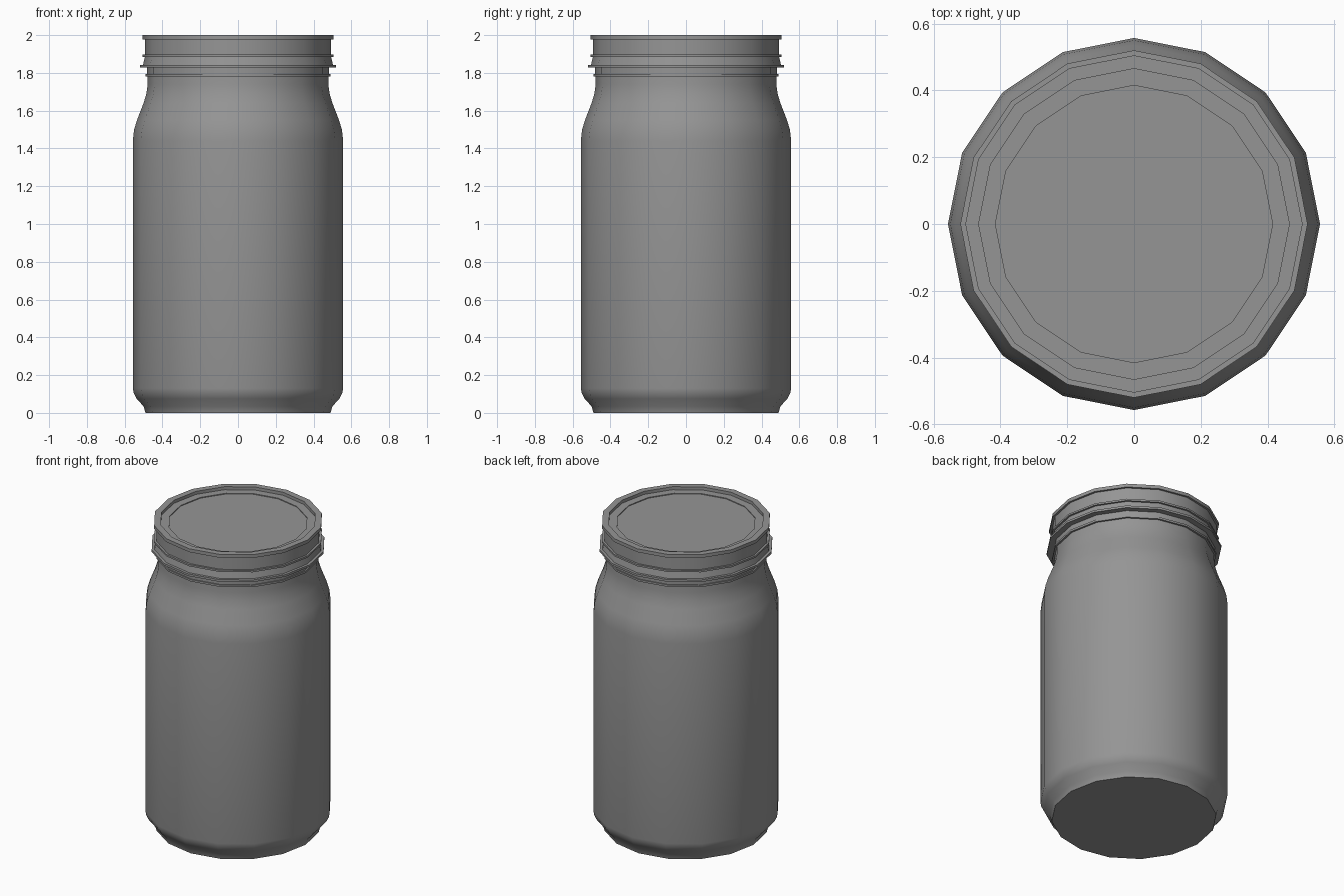
import bpy
import bmesh
import math

SIDES = 16

old = bpy.data.objects.get("Cube")
if old:
    bpy.data.objects.remove(old, do_unlink=True)

grey = bpy.data.materials.new("plain grey")
grey.use_nodes = True
colour = (0.3, 0.3, 0.3, 1)
grey.diffuse_color = colour
grey.node_tree.nodes["Principled BSDF"].inputs["Base Color"].default_value = colour


def lathe(name, profile):
    """Turn (radius, height) points about z and cap both ends."""
    bm = bmesh.new()
    rings = []
    for r, z in profile:
        angles = [2 * math.pi * i / SIDES for i in range(SIDES)]
        rings.append([bm.verts.new((r * math.cos(a), r * math.sin(a), z)) for a in angles])
    for low, high in zip(rings, rings[1:]):
        for i in range(SIDES):
            j = (i + 1) % SIDES
            bm.faces.new((low[i], low[j], high[j], high[i]))
    bm.faces.new(rings[0][::-1])
    bm.faces.new(rings[-1])
    mesh = bpy.data.meshes.new(name)
    bm.to_mesh(mesh)
    bm.free()
    mesh.materials.append(grey)
    obj = bpy.data.objects.new(name, mesh)
    bpy.context.collection.objects.link(obj)
    bpy.ops.object.select_all(action="DESELECT")
    obj.select_set(True)
    bpy.context.view_layer.objects.active = obj
    bpy.ops.object.shade_smooth_by_angle(angle=math.radians(30))
    return obj


# Jar body: chamfered foot, straight wall, rounded shoulder, neck
lathe("jar_body", [
    (0.49, 0), (0.50, 0.035), (0.537, 0.075), (0.552, 0.105), (0.557, 0.13),
    (0.557, 1.44), (0.55, 1.50), (0.535, 1.55), (0.50, 1.64), (0.485, 1.69),
    (0.478, 1.74), (0.478, 1.84)])

# Screw band: beads, rolled top rim and stepped lid recess
lathe("screw_band", [
    (0.47, 1.78), (0.49, 1.78), (0.49, 1.793), (0.483, 1.793), (0.483, 1.828),
    (0.52, 1.828), (0.52, 1.842), (0.503, 1.842), (0.493, 1.885),
    (0.505, 1.885), (0.505, 1.897), (0.492, 1.897), (0.492, 1.978),
    (0.505, 1.978), (0.505, 2.0), (0.465, 2.0), (0.465, 1.975)])

# Lid panel, set slightly below its edge
lathe("lid_panel", [
    (0.465, 1.95), (0.465, 1.98), (0.415, 1.98), (0.415, 1.965)])
